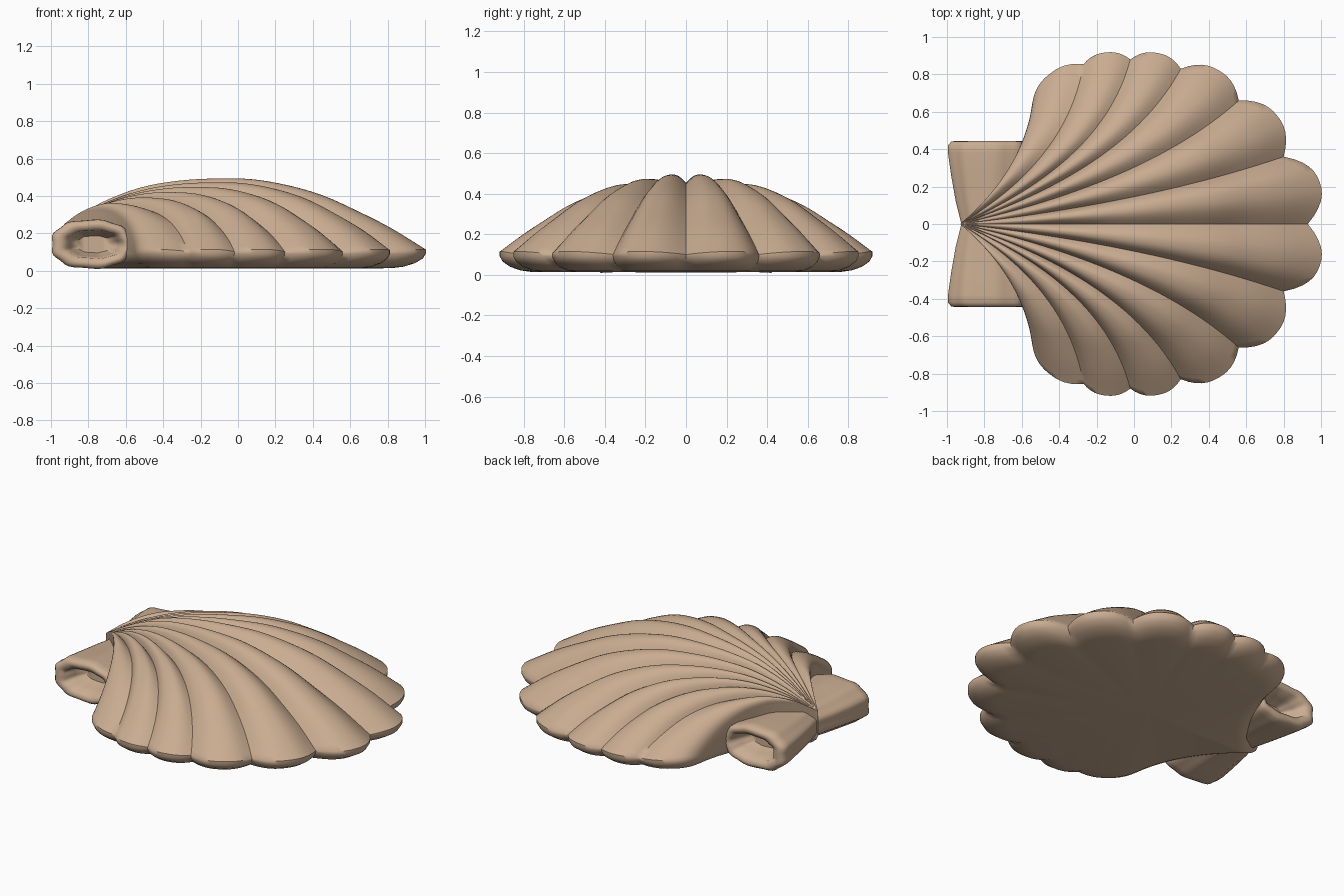
import bpy, bmesh, math
from mathutils import Vector

if "Cube" in bpy.data.objects:
    bpy.data.objects.remove(bpy.data.objects["Cube"])

tan = bpy.data.materials.new("shell_tan")
tan.diffuse_color = (0.59, 0.415, 0.285, 1)
tan.use_nodes = True
tan.node_tree.nodes["Principled BSDF"].inputs["Base Color"].default_value = tan.diffuse_color

# groove ends on the rim (one half), and how far each lobe bulges out
RIM = [(.93, 0), (.80, .36), (.56, .66), (.25, .83), (-.02, .88), (-.27, .855), (-.545, .64)]
BULGE = [.135, .11, .09, .06, .05, .07]
# heights from hinge to rim along the middle rib and the outermost rib
MID = [.25, .37, .45, .487, .50, .497, .465, .41, .325, .23, .115]
OUT = [.25, .30, .33, .345, .34, .325, .30, .265, .22, .17, .115]
HINGE = Vector((-.93, 0))


def sample(keys, t):
    """Smooth (Catmull-Rom) interpolation of evenly spaced keys."""
    n = len(keys) - 1
    i = min(int(t * n), n - 1)
    f = t * n - i
    b, c = keys[i], keys[i + 1]
    a = keys[i - 1] if i else 2 * b - c
    d = keys[i + 2] if i + 2 <= n else 2 * c - b
    return b + .5 * f * (c - a + f * (2 * a - 5 * b + 4 * c - d + f * (3 * (b - c) + d - a)))


def finish(bm, name, angle):
    bmesh.ops.recalc_face_normals(bm, faces=bm.faces)
    me = bpy.data.meshes.new(name)
    bm.to_mesh(me)
    bm.free()
    ob = bpy.data.objects.new(name, me)
    bpy.context.collection.objects.link(ob)
    me.materials.append(tan)
    bpy.ops.object.select_all(action='DESELECT')
    ob.select_set(True)
    bpy.context.view_layer.objects.active = ob
    bpy.ops.object.shade_smooth_by_angle(angle=math.radians(angle))
    return ob


def shell_point(u, t):
    """u counts lobes from the middle (-6..6), t runs from hinge to rim."""
    a = abs(u)
    i = min(int(a), 5)
    f = a - i
    p, q = Vector(RIM[i]), Vector(RIM[i + 1])
    d = (q - p).normalized()
    bump = 1 - abs(2 * f - 1) ** 2.4
    rim = p.lerp(q, f) + Vector((d.y, -d.x)) * BULGE[i] * bump
    k = a / 6
    ctrl = Vector((HINGE.x + (.5 + .37 * min(1, k * 1.4)) * (rim.x - HINGE.x),
                   rim.y * (.3 + .12 * k)))
    xy = HINGE * (1 - t) ** 2 + ctrl * 2 * t * (1 - t) + rim * t * t
    m = k ** 1.25
    z = sample(MID, t) * (1 - m) + sample(OUT, t) * m
    depth = .05 * min(1, t * 3.5) * (1 - .7 * t ** 4)
    z -= depth * (1 - bump) * (1 - .3 * k)
    return Vector((xy.x, math.copysign(xy.y, u), z))


# fluted fan shell: ribbed top, rolled rim, flat underside
bm = bmesh.new()
NU, NT = 12 * 12, 40
hinge = bm.verts.new((HINGE.x, 0, MID[0]))
cols = []
for iu in range(NU + 1):
    u = -6 + 12 * iu / NU
    cols.append([hinge] + [bm.verts.new(shell_point(u, j / NT)) for j in range(1, NT + 1)])
for c0, c1 in zip(cols, cols[1:]):
    bm.faces.new((hinge, c0[1], c1[1]))
    for j in range(1, NT):
        bm.faces.new((c0[j], c0[j + 1], c1[j + 1], c1[j]))
edge = cols[0][:] + [c[-1] for c in cols[1:-1]] + cols[-1][:0:-1]
ring = edge
for s, z in [(1.0, .092), (.985, .066), (.945, .04), (.89, .022), (.83, .014)]:
    new = [bm.verts.new((-.1 + (v.co.x + .1) * s, v.co.y * s, z)) for v in edge]
    for n in range(len(ring)):
        m = (n + 1) % len(ring)
        bm.faces.new((ring[n], ring[m], new[m], new[n]))
    ring = new
centre = bm.verts.new((-.1, 0, .012))
for n in range(len(ring)):
    bm.faces.new((ring[n], ring[(n + 1) % len(ring)], centre))
finish(bm, "fan_shell", 50)

# hollow scrolled ears beside the hinge: y, centre x, centre z, half width, half height
EAR = [(0, -.775, .15, .15, .105), (.12, -.785, .148, .17, .11), (.26, -.785, .145, .195, .12),
       (.38, -.785, .143, .212, .13), (.42, -.785, .142, .212, .13), (.44, -.78, .142, .20, .118),
       (.445, -.775, .142, .18, .10), (.43, -.77, .142, .15, .075), (.36, -.77, .142, .13, .065),
       (.30, -.77, .142, .09, .045)]
for side, name in ((1, "back_ear"), (-1, "front_ear")):
    bm = bmesh.new()
    N = 48
    prev = None
    for y, cx, cz, rx, rz in EAR:
        ring = []
        for n in range(N):
            th = math.tau * n / N
            c, s = math.cos(th), math.sin(th)
            w = 1 + .025 * math.cos(9 * th)
            x = cx + rx * w * math.copysign(abs(c) ** .85, c)
            z = cz + rz * w * math.copysign(abs(s) ** .85, s)
            ring.append(bm.verts.new((x, side * y, max(z, 0))))
        if prev:
            for n in range(N):
                m = (n + 1) % N
                bm.faces.new((prev[n], prev[m], ring[m], ring[n]))
        else:
            bm.faces.new(ring)
        prev = ring
    bm.faces.new(prev)
    finish(bm, name, 60)
